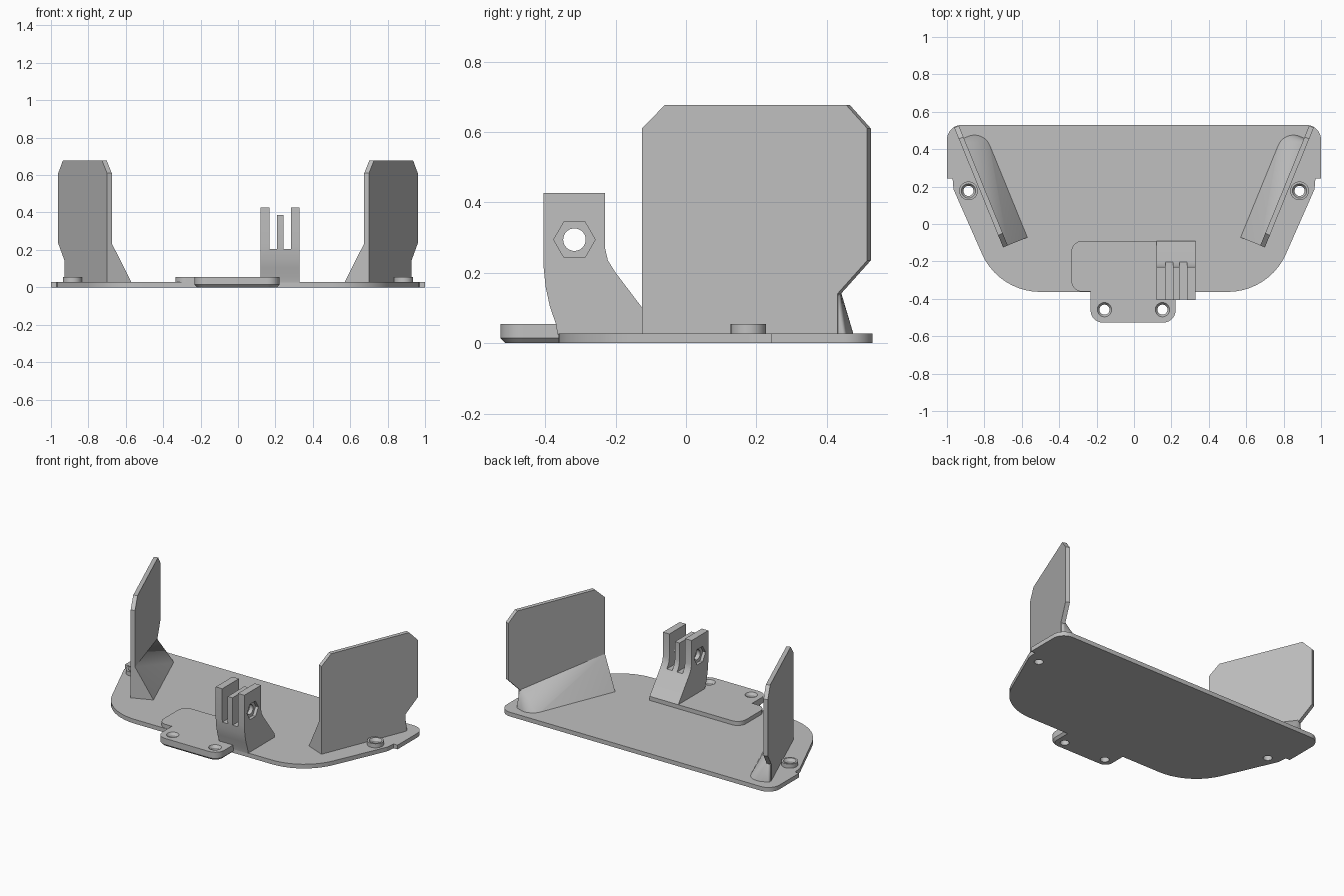
import bpy, bmesh
from math import pi, sin, cos, tan, radians
from mathutils import Vector, Matrix

if "Cube" in bpy.data.objects:
    bpy.data.objects.remove(bpy.data.objects["Cube"], do_unlink=True)

grey = bpy.data.materials.new("plain_grey")
grey.use_nodes = True
grey.diffuse_color = (0.53, 0.53, 0.53, 1)
grey.node_tree.nodes["Principled BSDF"].inputs["Base Color"].default_value = (0.53, 0.53, 0.53, 1)
parts = []


def finish(name, bm, part=True):
    bmesh.ops.recalc_face_normals(bm, faces=bm.faces)
    mesh = bpy.data.meshes.new(name)
    bm.to_mesh(mesh)
    bm.free()
    mesh.materials.append(grey)
    ob = bpy.data.objects.new(name, mesh)
    bpy.context.scene.collection.objects.link(ob)
    ob.hide_render = not part
    if part:
        parts.append(ob)
    return ob


def prism(points, offset):
    """Closed polygon of 3D points extruded along offset."""
    bm = bmesh.new()
    face = bm.faces.new([bm.verts.new(p) for p in points])
    new = bmesh.ops.extrude_face_region(bm, geom=[face])["geom"]
    bmesh.ops.translate(bm, vec=offset, verts=[v for v in new if isinstance(v, bmesh.types.BMVert)])
    return bm


def rounded(corners, steps=10):
    """Outline from (x, y, radius) corners, each replaced by a tangent arc."""
    out = []
    for i, (x, y, r) in enumerate(corners):
        p = Vector((x, y))
        if r == 0:
            out.append(p)
            continue
        a = (Vector(corners[i - 1][:2]) - p).normalized()
        b = (Vector(corners[(i + 1) % len(corners)][:2]) - p).normalized()
        half = a.angle(b) / 2
        centre = p + (a + b).normalized() * r / sin(half)
        start = p + a * r / tan(half) - centre
        end = p + b * r / tan(half) - centre
        sweep = start.angle_signed(end)
        for k in range(steps + 1):
            out.append(centre + Matrix.Rotation(-sweep * k / steps, 2) @ start)
    return out


def slab(corners, z0, z1):
    return prism([(p.x, p.y, z0) for p in rounded(corners)], (0, 0, z1 - z0))


def cylinder(centre, r1, r2, depth, sides=32, rot=Matrix()):
    bm = bmesh.new()
    bmesh.ops.create_cone(bm, cap_ends=True, segments=sides, radius1=r1, radius2=r2,
                          depth=depth, matrix=Matrix.Translation(centre) @ rot)
    return bm


def box(x0, x1, y0, y1, z0, z1):
    return prism([(x0, y0, z0), (x1, y0, z0), (x1, y1, z0), (x0, y1, z0)], (0, 0, z1 - z0))


def cut(ob, bm):
    cutter = finish("cutter", bm, part=False)
    mod = ob.modifiers.new("cut", "BOOLEAN")
    mod.operation, mod.object, mod.solver = "DIFFERENCE", cutter, "EXACT"
    bpy.context.view_layer.objects.active = ob
    bpy.ops.object.modifier_apply(modifier=mod.name)
    bpy.data.objects.remove(cutter, do_unlink=True)


def screw_hole(ob, x, y):
    cut(ob, cylinder((x, y, 0.02), 0.027, 0.027, 0.2))
    cut(ob, cylinder((x, y, 0.05), 0.027, 0.043, 0.024))


# Base plate
half = [(1, 0.53, 0.08), (1, 0.243, 0), (0.97, 0.243, 0), (0.965, 0.185, 0.05), (0.723, -0.363, 0.34)]
plate = finish("base_plate", slab(half + [(-x, y, r) for x, y, r in reversed(half)], 0, 0.028))

# Raised pad on the plate
finish("raised_pad", slab([(-0.335, -0.362, 0.06), (-0.335, -0.09, 0.06),
                           (0.33, -0.09, 0.05), (0.33, -0.362, 0)], 0.02, 0.055))

# Front tab with chamfered underside
bm = slab([(-0.232, -0.527, 0.065), (-0.232, -0.362, 0), (0.222, -0.362, 0), (0.222, -0.527, 0.065)], 0, 0.055)
bm.edges.ensure_lookup_table()
low = [e for e in bm.edges if all(v.co.z < 0.001 for v in e.verts)
       and not all(v.co.y > -0.37 for v in e.verts)]
bmesh.ops.bevel(bm, geom=low, offset=0.014, segments=1, affect="EDGES")
tab = finish("front_tab", bm)
for x in (-0.158, 0.152):
    screw_hole(tab, x, -0.458)

# Screw bosses, side wings and their buttresses
along, inward = Vector((0.378, 0.926, 0)), Vector((-0.926, 0.378, 0))
origin = Vector((0.70, -0.125, 0))
wing_outline = [(-0.125, 0.02), (-0.125, 0.61), (-0.06, 0.677), (0.455, 0.677),
                (0.515, 0.61), (0.515, 0.235), (0.43, 0.14), (0.43, 0.02)]
for side, label in ((1, "left"), (-1, "right")):
    flip = Matrix.Diagonal((side, 1, 1))

    def place(s, n, z):
        return flip @ (origin + along * s + inward * n + Vector((0, 0, z)))

    cut(plate, cylinder((side * 0.885, 0.177, 0), 0.027, 0.027, 0.2))
    boss = finish(label + "_screw_boss", cylinder((side * 0.885, 0.177, 0.0375), 0.05, 0.05, 0.035))
    screw_hole(boss, side * 0.885, 0.177)

    finish(label + "_wing", prism([place((y + 0.125) / along.y, 0, z) for y, z in wing_outline],
                                  flip @ inward * 0.027))

    foot = rounded([(0, 0.005, 0), (0, 0.141, 0), (0.62, 0.141, 0.088), (0.62, 0.005, 0.01)])
    bm = bmesh.new()
    for p in foot:
        bm.verts.new(place(p.x, p.y, 0.027))
    for s, n, z in ((0, 0.005, 0.235), (0, 0.027, 0.235), (0.598, 0.027, 0.15), (0.598, 0.005, 0.14)):
        bm.verts.new(place(s, n, z))
    bmesh.ops.convex_hull(bm, input=bm.verts)
    finish(label + "_buttress", bm)

# Pronged hinge mount
mount_outline = [(-0.365, 0.025), (-0.37, 0.055), (-0.387, 0.105), (-0.399, 0.16), (-0.405, 0.22),
                 (-0.405, 0.427), (-0.23, 0.427), (-0.23, 0.27), (-0.222, 0.235), (-0.2, 0.2),
                 (-0.09, 0.055), (-0.09, 0.025)]
mount = finish("hinge_mount", prism([(0.12, y, z) for y, z in mount_outline], (0.21, 0, 0)))
for x0, x1, z0 in ((0.168, 0.208, 0.205), (0.243, 0.283, 0.205), (0.2, 0.25, 0.387)):
    cut(mount, box(x0, x1, -0.6, 0, z0, 0.6))
sideways = Matrix.Rotation(radians(90), 4, "Y")
cut(mount, cylinder((0.225, -0.317, 0.294), 0.032, 0.032, 0.4, 32, sideways))
for x in (0.12, 0.33):
    cut(mount, cylinder((x, -0.317, 0.294), 0.059, 0.059, 0.04, 6,
                        sideways @ Matrix.Rotation(pi / 2, 4, "Z") @ Matrix.Rotation(pi / 2, 4, "Z")))

# Smooth the curved walls, keep edges crisp
bpy.ops.object.select_all(action="DESELECT")
for ob in parts:
    ob.select_set(True)
bpy.context.view_layer.objects.active = parts[0]
bpy.ops.object.shade_smooth_by_angle(angle=radians(30))
